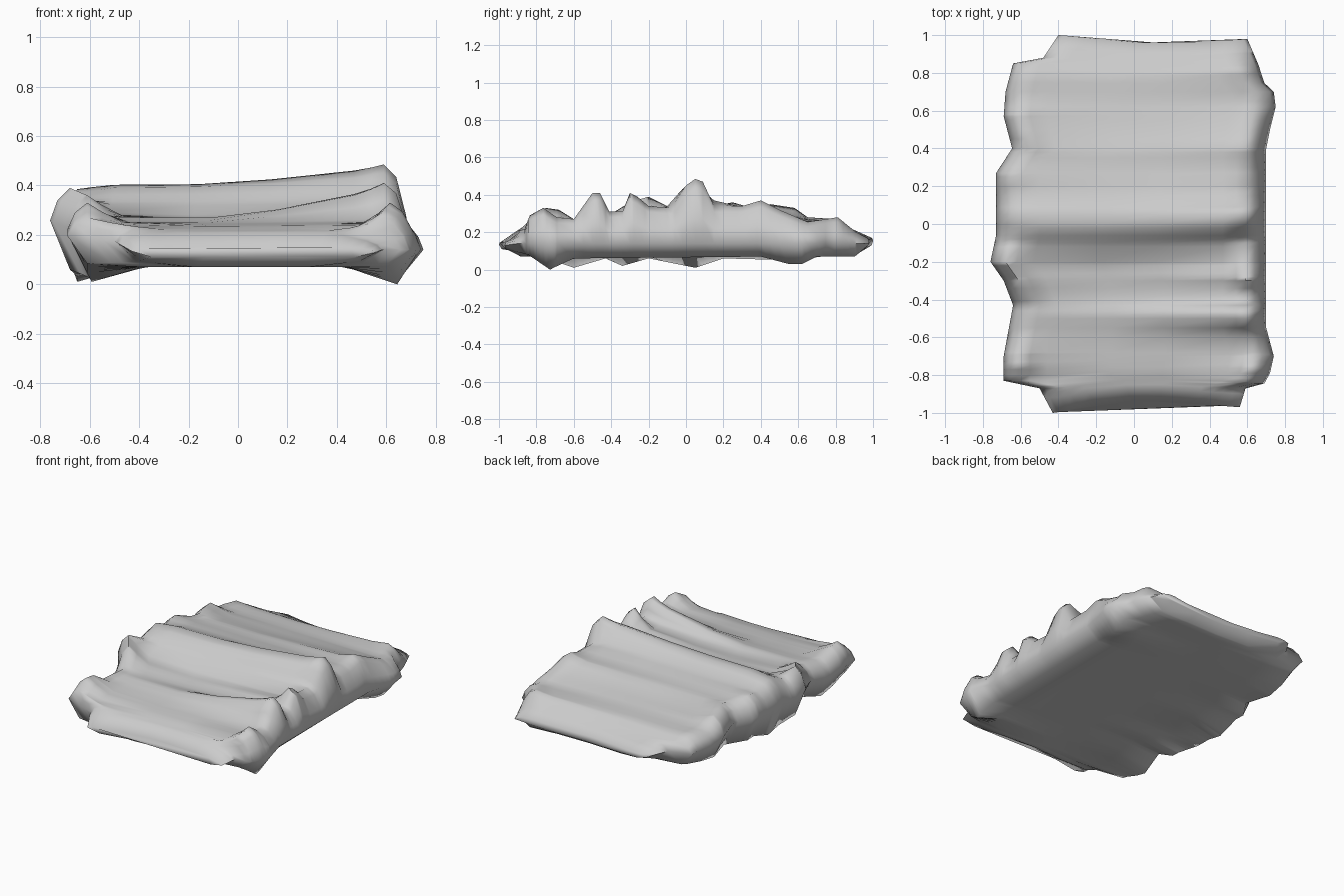
import bpy, bmesh

if "Cube" in bpy.data.objects:
    bpy.data.objects.remove(bpy.data.objects["Cube"])

def interp(keys, v):
    """Piecewise-linear lookup in a list of (position, value)."""
    if v <= keys[0][0]:
        return keys[0][1]
    for (a, p), (b, q) in zip(keys, keys[1:]):
        if v <= b:
            return p + (q - p) * (v - a) / (b - a)
    return keys[-1][1]

# Outline seen from the top: (y, x)
left_x = [(-1, -.43), (-.87, -.5), (-.83, -.69), (-.7, -.69), (-.43, -.64), (-.3, -.69),
          (-.2, -.76), (-.06, -.73), (0, -.73), (.27, -.73), (.4, -.645), (.57, -.69), (.7, -.68),
          (.85, -.64), (.88, -.48), (1, -.4)]
right_x = [(-1, .56), (-.89, .59), (-.86, .69), (-.8, .72), (-.7, .74), (-.55, .7), (.4, .7),
           (.5, .72), (.62, .75), (.7, .74), (.75, .69), (.85, .66), (1, .6)]

# Top folds along y: left rim, middle, inner right, right rim
top_left = [(-1, .15), (-.87, .23), (-.83, .27), (-.75, .33), (-.68, .32), (-.6, .27),
            (-.43, .28), (-.3, .36), (-.2, .39), (-.1, .34), (.05, .385), (.15, .34),
            (.25, .36), (.35, .33), (.45, .35), (.58, .33), (.65, .28), (.8, .27), (.88, .22), (1, .17)]
top_mid = [(-1, .15), (-.92, .21), (-.8, .235), (-.6, .25), (-.48, .27), (-.38, .255),
           (-.22, .27), (-.12, .32), (-.02, .395), (.05, .405), (.15, .36), (.3, .335),
           (.38, .33), (.5, .295), (.65, .27), (.8, .26), (.92, .2), (1, .16)]
top_inner = [(-1, .15), (-.92, .21), (-.8, .24), (-.6, .26), (-.5, .36), (-.46, .365),
             (-.41, .29), (-.34, .28), (-.28, .3), (-.2, .29), (-.1, .34), (-.02, .43),
             (.05, .46), (.15, .37), (.3, .335), (.4, .34), (.5, .3), (.65, .26), (.82, .265), (.93, .2), (1, .16)]
top_right = [(-1, .15), (-.89, .2), (-.85, .29), (-.77, .33), (-.69, .28), (-.6, .27),
             (-.5, .41), (-.46, .41), (-.41, .31), (-.34, .31), (-.3, .41), (-.26, .39),
             (-.2, .34), (-.08, .33), (0, .45), (.05, .485), (.09, .47), (.15, .34),
             (.3, .34), (.4, .37), (.5, .32), (.65, .255), (.82, .28), (.93, .2), (1, .17)]

# Underside: left rim, middle, right rim
low_left = [(-1, .11), (-.8, .08), (-.6, .01), (-.43, .06), (-.34, .02), (-.2, .06),
            (.05, .01), (.2, .06), (.58, .05), (.8, .08), (1, .13)]
low_mid = [(-1, .11), (-.92, .07), (.92, .075), (1, .12)]
low_right = [(-1, .11), (-.86, .08), (-.73, 0), (-.6, .06), (.4, .07), (.55, .03),
             (.62, .03), (.7, .07), (.92, .07), (1, .13)]

# Bowed end edges: inward offset along x
front_bow = [(-.42, 0), (-.2, .045), (.05, .07), (.3, .05), (.56, .03)]
back_bow = [(-.39, 0), (0, .04), (.4, .035), (.6, .02)]

stations = sorted({k[0] for t in (left_x, right_x, top_left, top_mid, top_inner,
                                  top_right, low_left, low_right) for k in t})

def ring(y):
    xl, xr = interp(left_x, y), interp(right_x, y)
    tl, tm, ti, tr = (interp(t, y) for t in (top_left, top_mid, top_inner, top_right))
    bl, bm, br = (interp(t, y) for t in (low_left, low_mid, low_right))
    a, b = xl + .23, xr - .23
    # rim of the right side: steady band so the wall stays even
    wall = min(.14, br + .5 * (tr - br))
    section = [(xl, bl + .6 * (tl - bl)), (xl + .03, bl + .85 * (tl - bl)), (xl + .08, tl),
               (xl + .14, .6 * tl + .4 * tm), (a, tm + .12 * (tl - tm)),
               (a + .35 * (b - a), tm), (a + .65 * (b - a), tm + .35 * (ti - tm)),
               (b, ti), (xr - .16, .5 * tr + .5 * ti), (xr - .11, tr), (xr - .06, br + .88 * (tr - br)),
               (xr - .02, wall + .4 * (tr - wall)), (xr, wall),
               (xr - .09, br), (xr - .3, bm), (.5 * (xl + xr), bm), (xl + .3, bm), (xl + .08, bl)]
    w = max(0, (abs(y) - .7) / .3)
    pts = []
    for x, z in section:
        shift = interp(front_bow, x) if y < 0 else -interp(back_bow, x)
        pts.append((x, y + shift * w, z))
    return pts

# Crumpled folded cushion lofted through the stations
bm = bmesh.new()
rows = [[bm.verts.new(p) for p in ring(y)] for y in stations]
n = len(rows[0])
for r, s in zip(rows, rows[1:]):
    for i in range(n):
        j = (i + 1) % n
        bm.faces.new((r[i], r[j], s[j], s[i]))
bm.faces.new(rows[0])
bm.faces.new(rows[-1])
bmesh.ops.recalc_face_normals(bm, faces=bm.faces)
mesh = bpy.data.meshes.new("folded_cushion")
bm.to_mesh(mesh)
bm.free()
cushion = bpy.data.objects.new("folded_cushion", mesh)
bpy.context.collection.objects.link(cushion)
bpy.context.view_layer.objects.active = cushion
cushion.select_set(True)
bpy.ops.object.shade_smooth_by_angle(angle=1.4)
